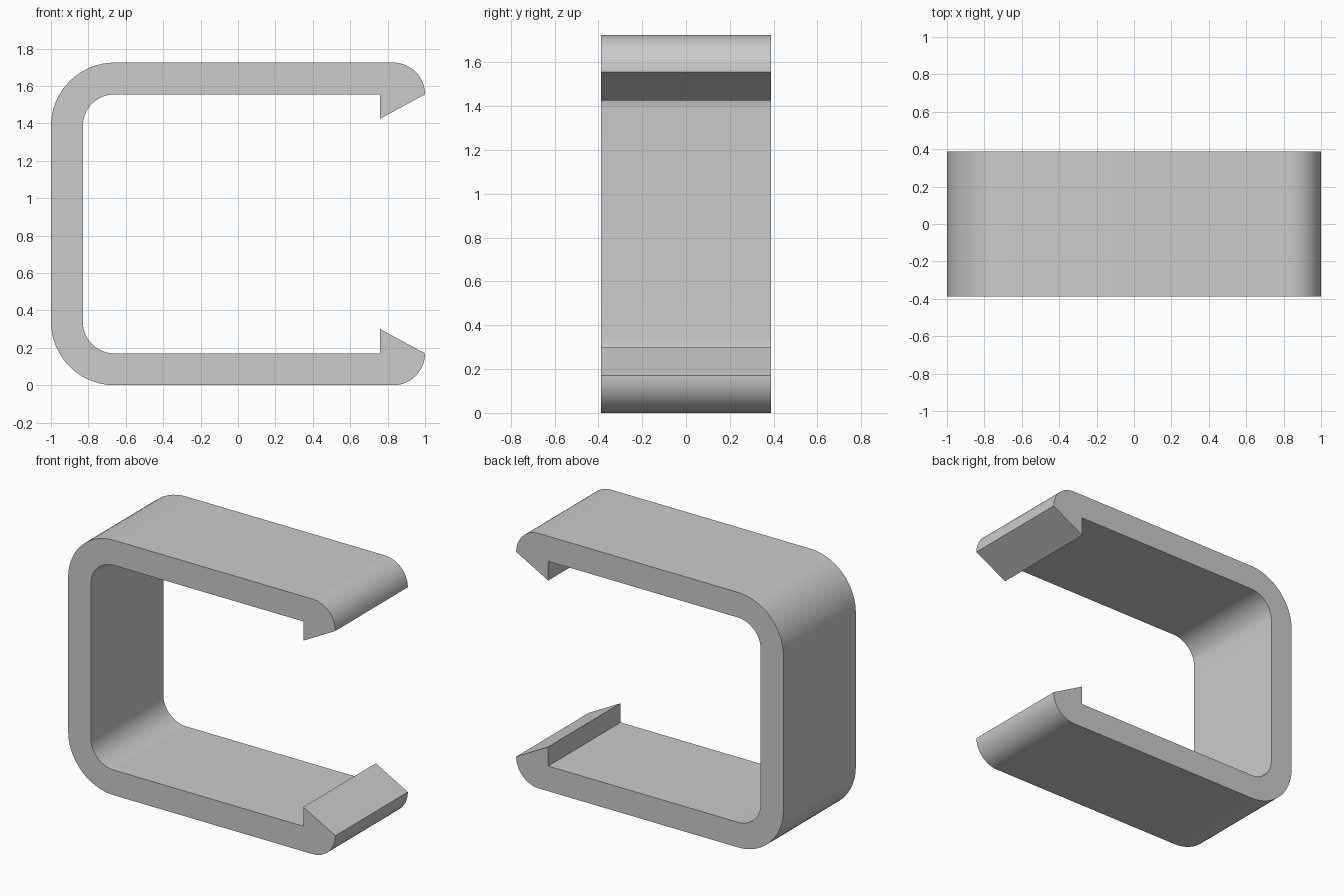
import bpy
import bmesh
from math import cos, sin, radians

HEIGHT, HALF_DEPTH, WALL = 1.725, 0.387, 0.17
MID = HEIGHT / 2

cube = bpy.data.objects.get("Cube")
if cube:
    bpy.data.objects.remove(cube, do_unlink=True)

grey = bpy.data.materials.new("plain_grey")
grey.use_nodes = True
colour = (0.6, 0.6, 0.6, 1)
grey.diffuse_color = colour
grey.node_tree.nodes["Principled BSDF"].inputs["Base Color"].default_value = colour


def arc(cx, cz, radius, start, end, steps=16):
    """Points along a circular arc, angles in degrees."""
    angles = [radians(start + (end - start) * i / steps) for i in range(steps + 1)]
    return [(cx + radius * cos(a), cz + radius * sin(a)) for a in angles]


# Upper half of the clip outline: outer bend, rounded tip, hook, inner bend
bend_x, bend_z = -0.66, HEIGHT - 2 * WALL
upper = arc(bend_x, bend_z, 2 * WALL, 180, 90)
upper += arc(1 - WALL, HEIGHT - WALL, WALL, 90, 0)
upper += [(0.76, 1.425), (0.76, HEIGHT - WALL)]
upper += arc(bend_x, bend_z, WALL, 90, 180)

# Mirror for the lower half and extrude the outline through the depth
lower = [(x, HEIGHT - z) for x, z in reversed(upper)]
bm = bmesh.new()
face = bm.faces.new([bm.verts.new((x, -HALF_DEPTH, z)) for x, z in upper + lower])
extruded = bmesh.ops.extrude_face_region(bm, geom=[face])["geom"]
moved = [v for v in extruded if isinstance(v, bmesh.types.BMVert)]
bmesh.ops.translate(bm, verts=moved, vec=(0, 2 * HALF_DEPTH, 0))
bmesh.ops.recalc_face_normals(bm, faces=bm.faces)
caps = [f for f in bm.faces if len(f.verts) > 4]
bmesh.ops.triangulate(bm, faces=caps)

mesh = bpy.data.meshes.new("clip_bracket")
bm.to_mesh(mesh)
bm.free()
mesh.materials.append(grey)
clip = bpy.data.objects.new("clip_bracket", mesh)
bpy.context.collection.objects.link(clip)

# Smooth bends with crisp edges
bpy.ops.object.select_all(action="DESELECT")
clip.select_set(True)
bpy.context.view_layer.objects.active = clip
bpy.ops.object.shade_smooth_by_angle(angle=radians(25))
